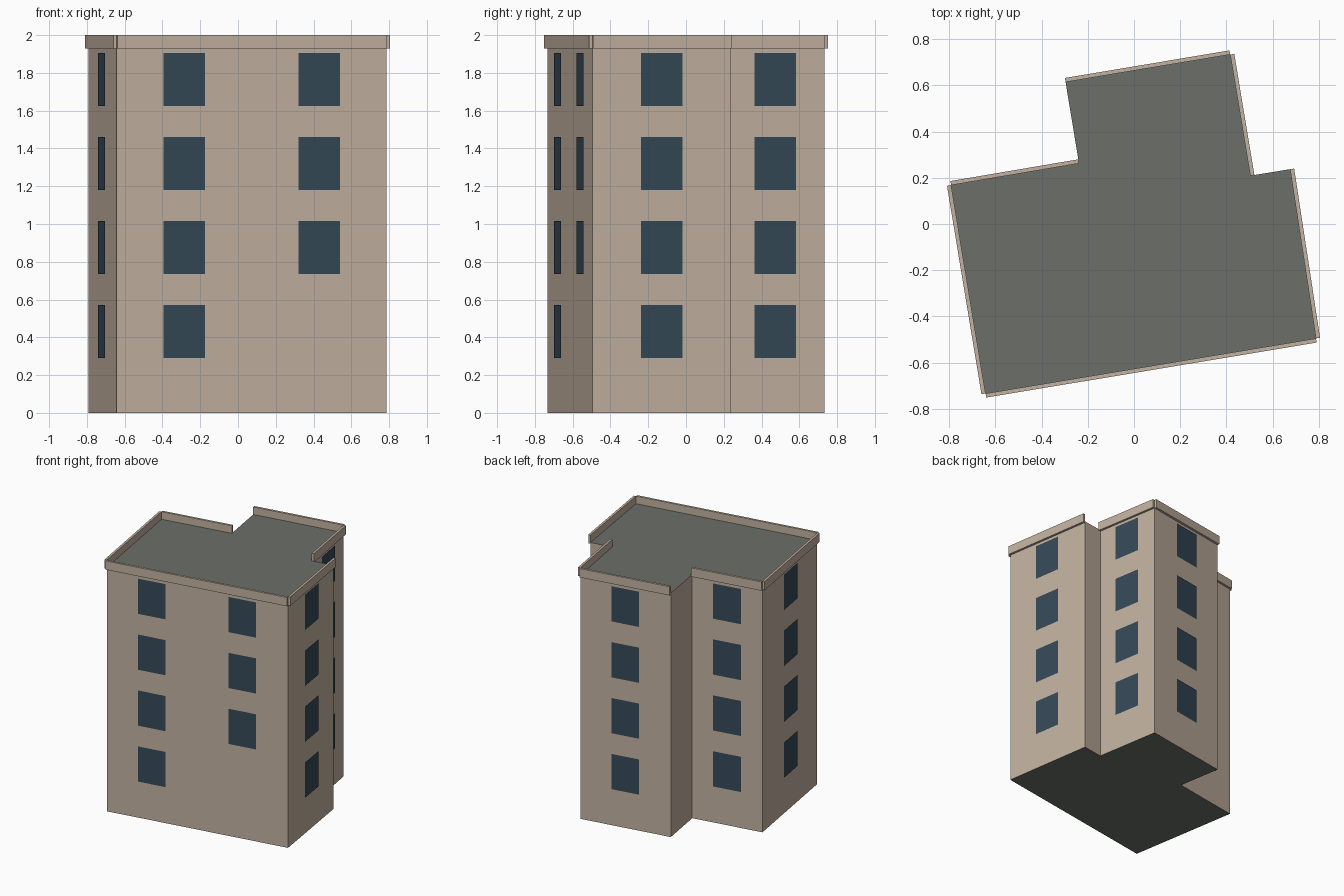
import bpy, bmesh
from mathutils import Vector

if "Cube" in bpy.data.objects:
    bpy.data.objects.remove(bpy.data.objects["Cube"])

ROOF_Z, PARAPET_Z, TOP_Z = 1.94, 1.93, 2.0
PARAPET_T = 0.018
WIN_W, WIN_H, WIN_OUT = 0.222, 0.28, 0.007
FLOOR_Z = [0.43 + 0.445 * i for i in range(4)]   # window centre heights

# Footprint, counter-clockwise from the front left corner
PLAN = [Vector(p) for p in [
    (-0.642, -0.733), (0.787, -0.495), (0.675, 0.237), (0.503, 0.209),
    (0.416, 0.733), (-0.296, 0.614), (-0.238, 0.262), (-0.791, 0.168)]]

# Wall index -> name and window columns (fractions along the wall);
# the two short return walls are blank and carry no parapet
WALLS = {0: ("front", (0.25, 0.75)), 1: ("right", (0.5,)),
         3: ("wing_right", (0.5,)), 4: ("wing_back", (0.5,)),
         6: ("back", (0.5,)), 7: ("left", (0.5,))}


def material(name, rgb):
    m = bpy.data.materials.new(name)
    m.diffuse_color = (*rgb, 1)
    m.use_nodes = True
    m.node_tree.nodes["Principled BSDF"].inputs["Base Color"].default_value = m.diffuse_color
    return m


def make_object(name, bm, *mats):
    mesh = bpy.data.meshes.new(name)
    bm.to_mesh(mesh)
    bm.free()
    for m in mats:
        mesh.materials.append(m)
    obj = bpy.data.objects.new(name, mesh)
    bpy.context.collection.objects.link(obj)
    return obj


def prism(bm, outline, z0, z1):
    """Extrude a counter-clockwise outline upward; returns the two caps."""
    low = [bm.verts.new((p.x, p.y, z0)) for p in outline]
    high = [bm.verts.new((p.x, p.y, z1)) for p in outline]
    n = len(outline)
    for i in range(n):
        j = (i + 1) % n
        bm.faces.new((low[i], low[j], high[j], high[i]))
    return bm.faces.new(low[::-1]), bm.faces.new(high)


wall_mat = material("wall_plaster", (0.54, 0.44, 0.35))
roof_mat = material("roof_grey", (0.15, 0.16, 0.14))
glass_mat = material("window_glass", (0.035, 0.065, 0.095))

# Building body: plaster sides, grey roof and underside
bm = bmesh.new()
for cap in prism(bm, PLAN, 0, ROOF_Z):
    cap.material_index = 1
make_object("building_body", bm, wall_mat, roof_mat)

for i, (name, columns) in WALLS.items():
    a, b = PLAN[i], PLAN[(i + 1) % len(PLAN)]
    along = (b - a).normalized()
    out = Vector((along.y, -along.x))

    # Parapet strip outside the wall line
    bm = bmesh.new()
    prism(bm, [a + out * PARAPET_T, b + out * PARAPET_T, b, a],
          PARAPET_Z, TOP_Z)
    make_object(name + "_parapet", bm, wall_mat)

    # Window panes, one per floor and column
    bm = bmesh.new()
    for c, t in enumerate(columns):
        mid = a.lerp(b, t) + out * WIN_OUT
        for floor, z in enumerate(FLOOR_Z):
            if name == "front" and c == 1 and floor == 0:
                continue   # blank bay on the ground floor
            corners = [(-1, -1), (1, -1), (1, 1), (-1, 1)]
            bm.faces.new([bm.verts.new((*(mid + along * sx * WIN_W / 2),
                                        z + sz * WIN_H / 2))
                          for sx, sz in corners])
    make_object(name + "_windows", bm, glass_mat)
